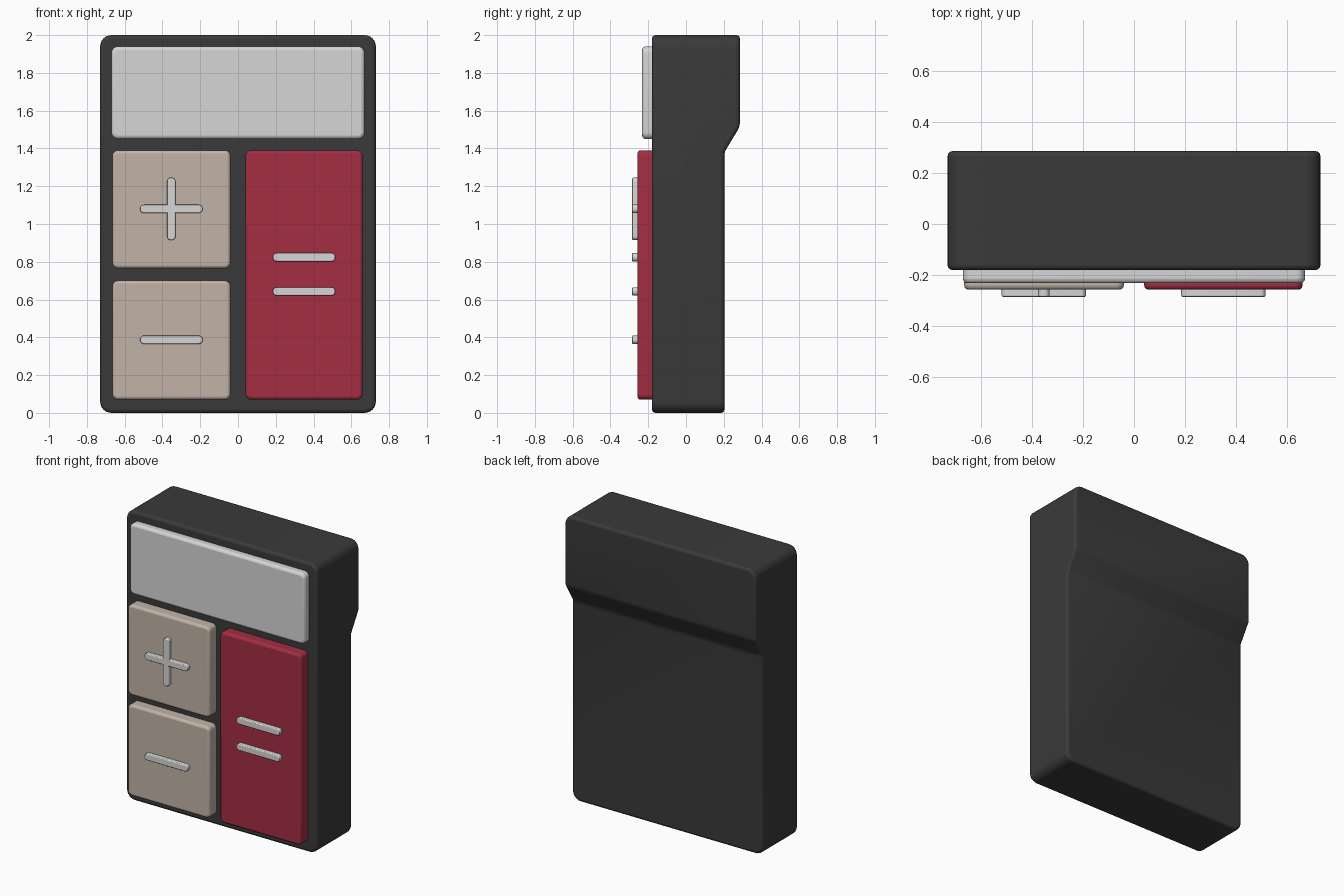
import bpy, bmesh, math

if "Cube" in bpy.data.objects:
    bpy.data.objects.remove(bpy.data.objects["Cube"])


def material(name, rgb):
    m = bpy.data.materials.new(name)
    m.diffuse_color = (*rgb, 1)
    m.use_nodes = True
    m.node_tree.nodes["Principled BSDF"].inputs["Base Color"].default_value = m.diffuse_color
    return m


DARK = material("charcoal", (0.042, 0.042, 0.042))
GREY = material("light_grey", (0.68, 0.67, 0.68))
BEIGE = material("beige", (0.54, 0.45, 0.39))
RED = material("red", (0.37, 0.027, 0.055))


def finish(bm, name, mat, radius, bevel):
    """Round the four corners seen from the front, then soften the rims."""
    bm.normal_update()
    xs = [v.co.x for v in bm.verts]
    zs = [v.co.z for v in bm.verts]
    corners = []
    for e in bm.edges:
        a, b = (v.co for v in e.verts)
        along_y = abs(a.x - b.x) < 1e-5 and abs(a.z - b.z) < 1e-5
        if along_y and a.x in (min(xs), max(xs)) and a.z in (min(zs), max(zs)):
            corners.append(e)
    bmesh.ops.bevel(bm, geom=corners, offset=radius, offset_type='OFFSET',
                    segments=6, profile=0.5, affect='EDGES')
    bmesh.ops.recalc_face_normals(bm, faces=bm.faces)
    me = bpy.data.meshes.new(name)
    bm.to_mesh(me)
    bm.free()
    me.materials.append(mat)
    ob = bpy.data.objects.new(name, me)
    bpy.context.collection.objects.link(ob)
    mod = ob.modifiers.new("soft_edges", 'BEVEL')
    mod.width = bevel
    mod.segments = 3
    mod.limit_method = 'ANGLE'
    mod.angle_limit = math.radians(25)
    bpy.context.view_layer.objects.active = ob
    ob.select_set(True)
    bpy.ops.object.shade_smooth_by_angle(angle=math.radians(40))
    ob.select_set(False)
    return ob


def prism(name, profile, x0, x1, mat, radius, bevel):
    """Extrude a (y, z) profile along x."""
    bm = bmesh.new()
    face = bm.faces.new([bm.verts.new((x0, y, z)) for y, z in profile])
    ext = bmesh.ops.extrude_face_region(bm, geom=[face])
    for g in ext["geom"]:
        if isinstance(g, bmesh.types.BMVert):
            g.co.x = x1
    # the starting face stays as the end cap if extrusion removed it
    bmesh.ops.holes_fill(bm, edges=[e for e in bm.edges if e.is_boundary])
    return finish(bm, name, mat, radius, bevel)


def plate(name, x0, x1, z0, z1, front, back, mat, radius, bevel):
    profile = [(front, z0), (back, z0), (back, z1), (front, z1)]
    return prism(name, profile, x0, x1, mat, radius, bevel)


def bar(name, cx, cz, w, h):
    return plate(name, cx - w / 2, cx + w / 2, cz - h / 2, cz + h / 2,
                 -0.285, -0.245, GREY, 0.02, 0.005)


# Case with the thicker upper back
prism("case", [(-0.18, 0), (0.203, 0), (0.203, 1.38), (0.285, 1.515),
               (0.285, 2.0), (-0.18, 2.0)], -0.73, 0.73, DARK, 0.06, 0.018)

# Display and keys
plate("display", -0.67, 0.67, 1.45, 1.94, -0.232, -0.15, GREY, 0.035, 0.018)
plate("plus_key", -0.665, -0.04, 0.765, 1.39, -0.257, -0.15, BEIGE, 0.03, 0.016)
plate("minus_key", -0.665, -0.04, 0.07, 0.70, -0.257, -0.15, BEIGE, 0.03, 0.016)
plate("equals_key", 0.04, 0.66, 0.07, 1.39, -0.257, -0.15, RED, 0.03, 0.016)

# Raised key symbols
L, T = 0.33, 0.044
bar("plus_bar_across", -0.353, 1.08, L, T)
bar("plus_bar_upright", -0.353, 1.08, T, L)
bar("minus_bar", -0.353, 0.387, L, T)
for i, z in enumerate((0.643, 0.824)):
    bar(f"equals_bar_{i + 1}", 0.35, z, L, T)
